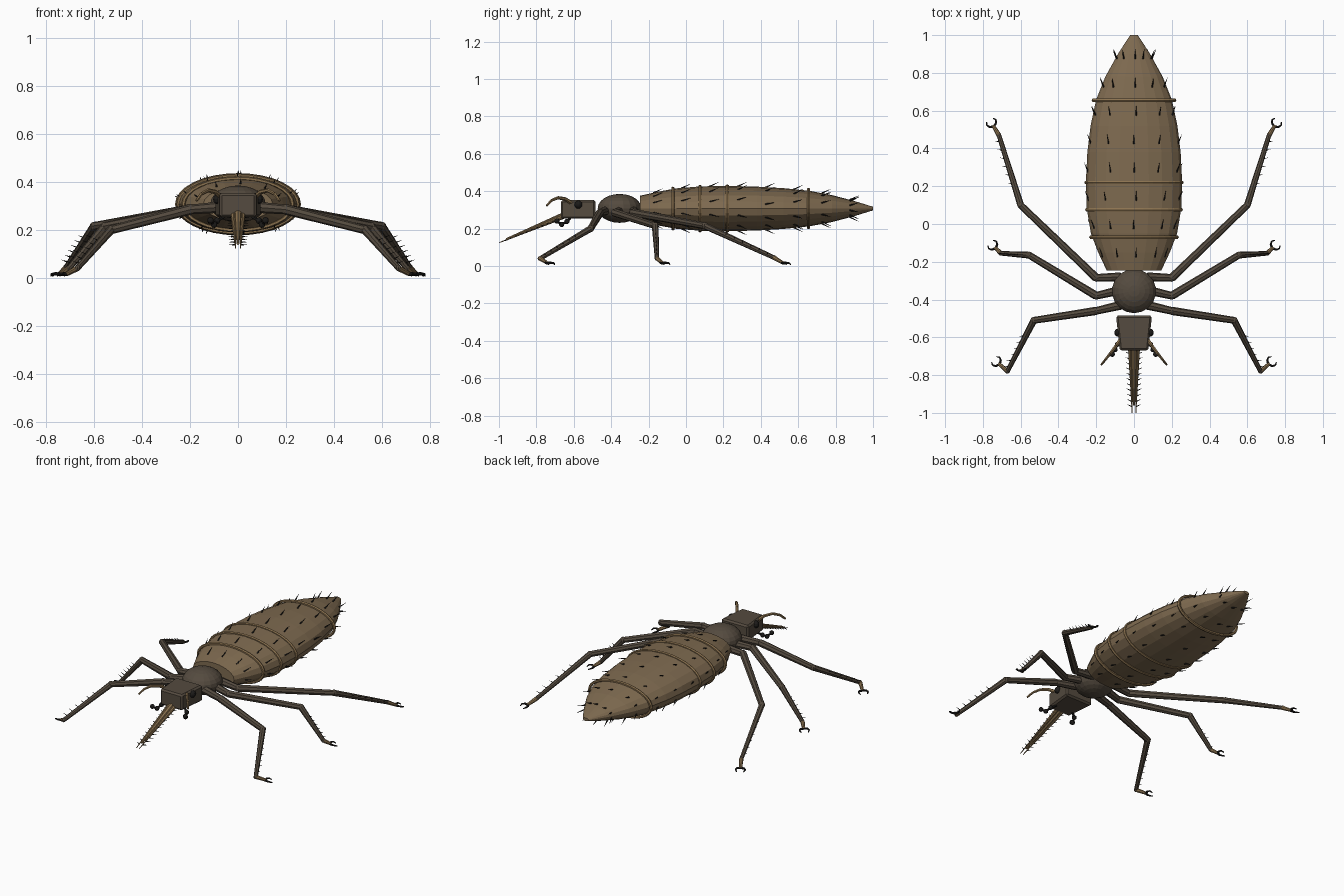
import bpy, bmesh, math, random
from mathutils import Vector, Matrix

if "Cube" in bpy.data.objects:
    bpy.data.objects.remove(bpy.data.objects["Cube"])
random.seed(4)

def mat(name, c):
    m = bpy.data.materials.new(name)
    m.diffuse_color = (*c, 1)
    m.use_nodes = True
    m.node_tree.nodes["Principled BSDF"].inputs["Base Color"].default_value = m.diffuse_color
    return m
TAN = mat("abdomen_brown", (0.21, 0.145, 0.08))
DARK = mat("dark_brown", (0.09, 0.07, 0.05))
BAND = mat("band_tan", (0.26, 0.17, 0.08))
BLACK = mat("near_black", (0.012, 0.011, 0.01))

def finish(name, bm, m):
    bmesh.ops.recalc_face_normals(bm, faces=bm.faces)
    me = bpy.data.meshes.new(name)
    bm.to_mesh(me)
    bm.free()
    ob = bpy.data.objects.new(name, me)
    bpy.context.collection.objects.link(ob)
    me.materials.append(m)
    return ob

def rod(bm, a, b, r1, r2, n=8):
    a, b = Vector(a), Vector(b)
    d = b - a
    M = Matrix.Translation((a + b) / 2) @ d.to_track_quat('Z', 'Y').to_matrix().to_4x4()
    bmesh.ops.create_cone(bm, cap_ends=True, segments=n, radius1=r1, radius2=r2, depth=d.length, matrix=M)

def ball(bm, c, r, s=(1, 1, 1), u=10, v=6):
    M = Matrix.Translation(c) @ Matrix.Diagonal((*s, 1))
    bmesh.ops.create_uvsphere(bm, u_segments=u, v_segments=v, radius=r, matrix=M)

def chain(bm, pts, r1, r2, n=6):
    k = len(pts) - 1
    for i in range(k):
        rod(bm, pts[i], pts[i + 1], r1 + (r2 - r1) * i / k, r1 + (r2 - r1) * (i + 1) / k, n)

# abdomen: elliptical loft along y
ZC, RATIO = 0.307, 0.475
PROFILE = [(-.245, .145), (-.15, .19), (-.05, .228), (.08, .25), (.22, .255), (.38, .247),
           (.52, .23), (.66, .2), (.78, .152), (.9, .085), (.97, .04), (1.0, .02)]

def radius(y):
    for (y0, r0), (y1, r1) in zip(PROFILE, PROFILE[1:]):
        if y <= y1:
            return r0 + (r1 - r0) * (y - y0) / (y1 - y0)
    return PROFILE[-1][1]

bm = bmesh.new()
N = 20
rings = [[bm.verts.new((r * math.cos(t * math.tau / N), y, ZC + r * RATIO * math.sin(t * math.tau / N)))
          for t in range(N)] for y, r in PROFILE]
for A, B in zip(rings, rings[1:]):
    for i in range(N):
        bm.faces.new((A[i], A[(i + 1) % N], B[(i + 1) % N], B[i]))
bm.faces.new(rings[0])
bm.faces.new(rings[-1])
finish("abdomen", bm, TAN)

# raised segment bands
bm = bmesh.new()
n, k = 32, 6
for y, R in [(-.07, .228), (.075, .25), (.22, .254), (.655, .215)]:
    g = []
    for i in range(n):
        a = i * math.tau / n
        g.append([bm.verts.new(((R + .009 * math.cos(b)) * math.cos(a), y + .01 * math.sin(b),
                  ZC + (R * RATIO + .009 * math.cos(b)) * math.sin(a)))
                  for b in [j * math.tau / k for j in range(k)]])
    for i in range(n):
        for j in range(k):
            bm.faces.new((g[i][j], g[(i + 1) % n][j], g[(i + 1) % n][(j + 1) % k], g[i][(j + 1) % k]))
finish("abdomen_bands", bm, BAND)

# abdomen bristles
bm = bmesh.new()
for row in range(8):
    y = -.175 + row * .15
    for i in range(10):
        a = math.pi / 2 + i * math.tau / 10 + random.uniform(-.12, .12)
        r = radius(y) * .98
        p = Vector((r * math.cos(a), y, ZC + r * RATIO * math.sin(a)))
        nrm = Vector((math.cos(a) * RATIO, 0, math.sin(a))).normalized()
        rod(bm, p, p + nrm * .024 + Vector((0, .05, 0)), .005, .0005, 5)
finish("abdomen_bristles", bm, BLACK)

# thorax
bm = bmesh.new()
ball(bm, (0, -.355, .308), .117, (1, 1, .66), 18, 12)
finish("thorax", bm, DARK)

# head: bevelled box, narrower at the front
bm = bmesh.new()
bmesh.ops.create_cube(bm, size=1, matrix=Matrix.Translation((0, -.577, .303)) @ Matrix.Diagonal((.19, .185, .1, 1)))
for v in bm.verts:
    if v.co.y < -.6:
        v.co.x *= .8
bmesh.ops.bevel(bm, geom=[e for e in bm.edges], offset=.01, segments=1, affect='EDGES')
finish("head", bm, DARK)

# eyes, palps and antennae
eyes, palps, ant = bmesh.new(), bmesh.new(), bmesh.new()
for s in (-1, 1):
    ball(eyes, (s * .083, -.575, .328), .022)
    pts = [(s * .06, -.62, .255), (s * .088, -.637, .238), (s * .1, -.665, .222), (s * .115, -.69, .24)]
    chain(palps, pts, .007, .006)
    for p in pts[1:]:
        ball(palps, p, .014)
    chain(ant, [(s * .07, -.61, .335), (s * .095, -.645, .358), (s * .125, -.685, .365),
                (s * .153, -.72, .35), (s * .173, -.745, .322)], .011, .006)
finish("eyes", eyes, BLACK)
finish("palps", palps, BLACK)
finish("antennae", ant, BAND)

# proboscis: central tube, two side blades, barbs
bm = bmesh.new()
rod(bm, (0, -.63, .28), (0, -.96, .143), .018, .006)
finish("proboscis_tube", bm, BAND)
blades, barbs = bmesh.new(), bmesh.new()
for s in (-1, 1):
    a, b = Vector((s * .021, -.63, .275)), Vector((s * .01, -1, .124))
    rod(blades, a, b, .012, .002)
    for i in range(11):
        p = a.lerp(b, .16 + i * .075)
        rod(barbs, p, p + Vector((s * .026, .012, 0)), .004, .0005, 5)
finish("proboscis_blades", blades, BAND)
finish("proboscis_barbs", barbs, BLACK)

# legs: hip, trochanter, knee, ankle, foot
LEGS = {"front": [(.07, -.43, .295), (.2, -.46, .285), (.53, -.51, .2), (.67, -.78, .04), (.715, -.74, .015)],
        "middle": [(.07, -.35, .295), (.2, -.38, .285), (.555, -.165, .215), (.705, -.155, .04), (.735, -.125, .015)],
        "hind": [(.07, -.28, .295), (.2, -.285, .285), (.6, .1, .215), (.715, .47, .045), (.745, .52, .015)]}
for name, pts in LEGS.items():
    for side, s in (("left", -1), ("right", 1)):
        P = [Vector((s * x, y, z)) for x, y, z in pts]
        bm = bmesh.new()
        rod(bm, P[0], P[1], .024, .02)
        rod(bm, P[1], P[2], .022, .018)
        rod(bm, P[2], P[3], .018, .012)
        for p, r in zip(P[1:4], (.021, .019, .013)):
            ball(bm, p, r, u=8)
        finish(f"{name}_leg_{side}", bm, DARK)
        bm = bmesh.new()
        rod(bm, P[3], P[4], .013, .009)
        finish(f"{name}_foot_{side}", bm, BAND)
        # shin spines and a pair of curled claws
        bm = bmesh.new()
        d = (P[3] - P[2]).normalized()
        out = Vector((s, 0, .5))
        out = (out - d * out.dot(d)).normalized()
        for i in range(6):
            p = P[2].lerp(P[3], .3 + i * .12)
            rod(bm, p, p + out * .036 + d * .01, .004, .0005, 5)
        f = P[4] - P[3]
        f.z = 0
        f.normalize()
        w = Vector((-f.y, f.x, 0))
        for c in (-1, 1):
            q = [P[4] + f * u + w * c * v + Vector((0, 0, h))
                 for u, v, h in [(-.004, 0, 0), (.004, .02, .002), (.02, .028, 0), (.034, .02, -.007)]]
            chain(bm, q, .008, .003)
        finish(f"{name}_spines_{side}", bm, BLACK)
